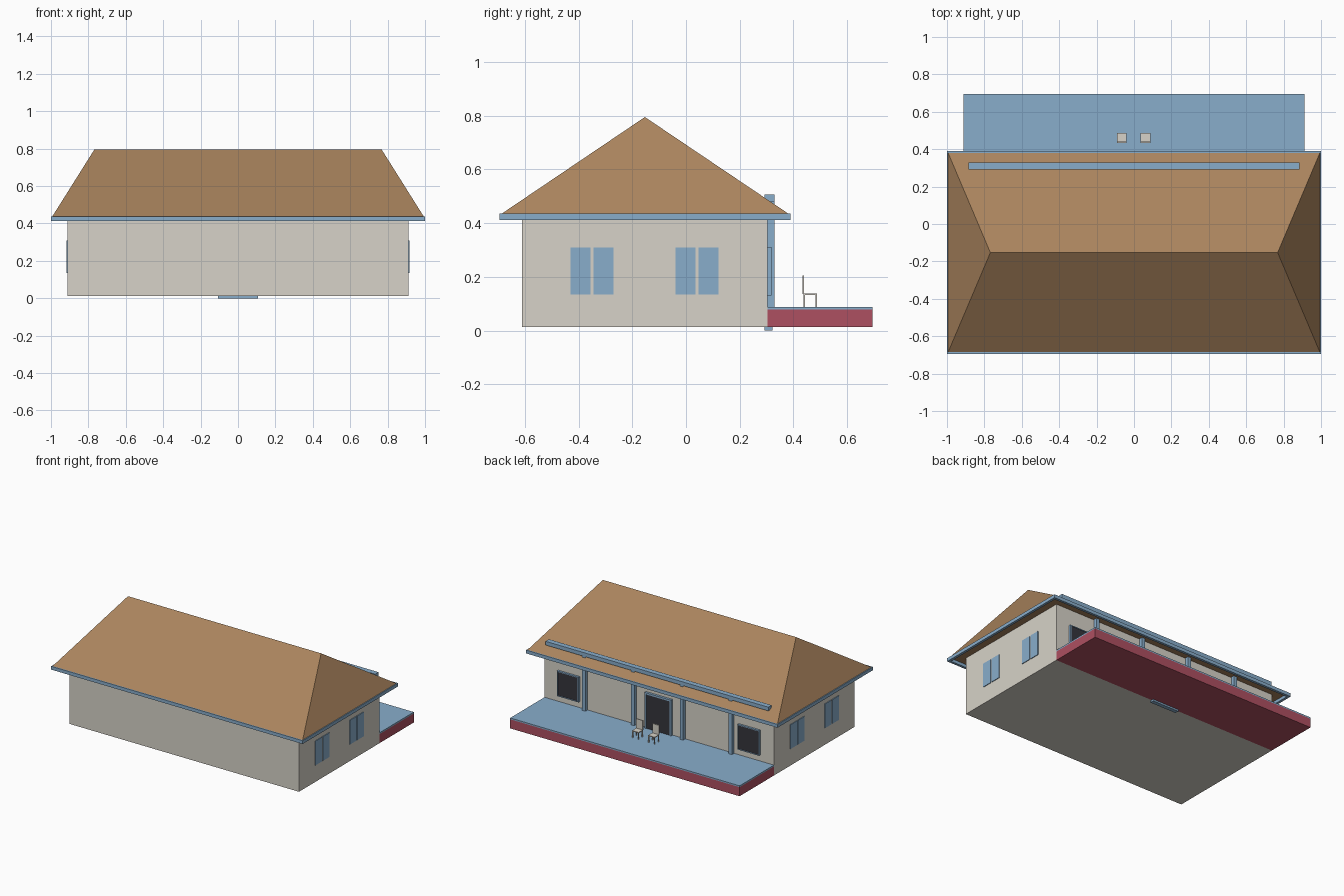
import bpy, bmesh

if "Cube" in bpy.data.objects:
    bpy.data.objects.remove(bpy.data.objects["Cube"])


def material(name, rgb):
    m = bpy.data.materials.new(name)
    m.diffuse_color = (*rgb, 1)
    m.use_nodes = True
    m.node_tree.nodes["Principled BSDF"].inputs["Base Color"].default_value = m.diffuse_color
    return m


CREAM = material("cream_wall", (0.68, 0.65, 0.58))
BLUE = material("blue_trim", (0.25, 0.42, 0.60))
BROWN = material("roof_brown", (0.40, 0.23, 0.11))
RED = material("porch_red", (0.42, 0.08, 0.12))
DARK = material("dark_panel", (0.035, 0.035, 0.045))


def make(name, bm, mat):
    bmesh.ops.recalc_face_normals(bm, faces=bm.faces)
    me = bpy.data.meshes.new(name)
    bm.to_mesh(me)
    bm.free()
    me.materials.append(mat)
    ob = bpy.data.objects.new(name, me)
    bpy.context.collection.objects.link(ob)
    return ob


def add_box(bm, x, y, z):
    """Add a box from (min, max) pairs to a mesh."""
    vs = bmesh.ops.create_cube(bm, size=1)["verts"]
    for v in vs:
        for i, (a, b) in enumerate((x, y, z)):
            v.co[i] = b if v.co[i] > 0 else a


def boxes(name, mat, *parts):
    bm = bmesh.new()
    for p in parts:
        add_box(bm, *p)
    return make(name, bm, mat)


def frame(name, mat, x, z, y, t, sill=None):
    """Rectangular frame in the xz plane with bar width t."""
    s = sill if sill else t
    return boxes(name, mat,
                 ((x[0], x[0] + t), y, z), ((x[1] - t, x[1]), y, z),
                 ((x[0] + t, x[1] - t), y, (z[1] - t, z[1])),
                 ((x[0] + t, x[1] - t), y, (z[0], z[0] + s)))


# House body
boxes("walls", CREAM, ((-0.912, 0.912), (-0.61, 0.304), (0.013, 0.432)))

# Hipped roof: a cube whose top is pinched to a ridge
bm = bmesh.new()
add_box(bm, (-0.995, 0.995), (-0.688, 0.383), (0.434, 0.795))
for v in bm.verts:
    if v.co.z > 0.6:
        v.co.x = 0.768 if v.co.x > 0 else -0.768
        v.co.y = -0.153
bmesh.ops.remove_doubles(bm, verts=bm.verts, dist=1e-4)
make("hipped_roof", bm, BROWN)

# Fascia boards around the eaves
FZ, T = (0.412, 0.436), 0.018
boxes("fascia", BLUE,
      ((-1, 1), (-0.694, -0.694 + T), FZ), ((-1, 1), (0.389 - T, 0.389), FZ),
      ((-1, -1 + T), (-0.694 + T, 0.389 - T), FZ),
      ((1 - T, 1), (-0.694 + T, 0.389 - T), FZ))

# Porch base and deck
boxes("porch_base", RED, ((-0.912, 0.912), (0.304, 0.694), (0.013, 0.078)))
boxes("porch_deck", BLUE, ((-0.912, 0.912), (0.304, 0.694), (0.078, 0.088)))

# Porch columns and the beam they carry
for i, x in enumerate((-0.582, -0.194, 0.194, 0.582)):
    boxes(f"column_{i + 1}", BLUE,
          ((x - 0.013, x + 0.013), (0.304, 0.329), (0.085, 0.482)))
boxes("porch_beam", BLUE, ((-0.886, 0.886), (0.292, 0.330), (0.480, 0.507)))

# Door with frame reaching the ground
frame("door_frame", BLUE, (-0.106, 0.106), (0.0, 0.345), (0.292, 0.321), 0.012)
boxes("door", DARK, ((-0.094, 0.094), (0.300, 0.317), (0.012, 0.333)))

# Porch windows
for side in (-1, 1):
    c = side * 0.718
    tag = "left" if side < 0 else "right"
    frame(f"porch_window_frame_{tag}", BLUE, (c - 0.086, c + 0.086),
          (0.131, 0.312), (0.302, 0.319), 0.006)
    boxes(f"porch_window_{tag}", DARK,
          ((c - 0.080, c + 0.080), (0.302, 0.316), (0.137, 0.306)))

# Paired side windows on both end walls
for side in (-1, 1):
    tag = "left" if side < 0 else "right"
    xr = tuple(sorted((side * 0.905, side * 0.917)))
    for i, c in enumerate((-0.350, 0.041)):
        boxes(f"side_window_{tag}_{i + 1}", BLUE,
              (xr, (c - 0.080, c - 0.005), (0.135, 0.309)),
              (xr, (c + 0.005, c + 0.080), (0.135, 0.309)))

# Two chairs facing away from the house
for i, c in enumerate((-0.066, 0.062)):
    w, y0, y1 = 0.026, 0.437, 0.487
    legs = [((c + a, c + a + 0.006), (y, y + 0.006), (0.088, 0.134))
            for a in (-w, w - 0.006) for y in (y0, y1 - 0.006)]
    boxes(f"chair_{i + 1}", CREAM, *legs,
          ((c - w, c + w), (y0, y1), (0.133, 0.139)),
          ((c - w, c + w), (y0 - 0.004, y0 + 0.003), (0.137, 0.206)))
